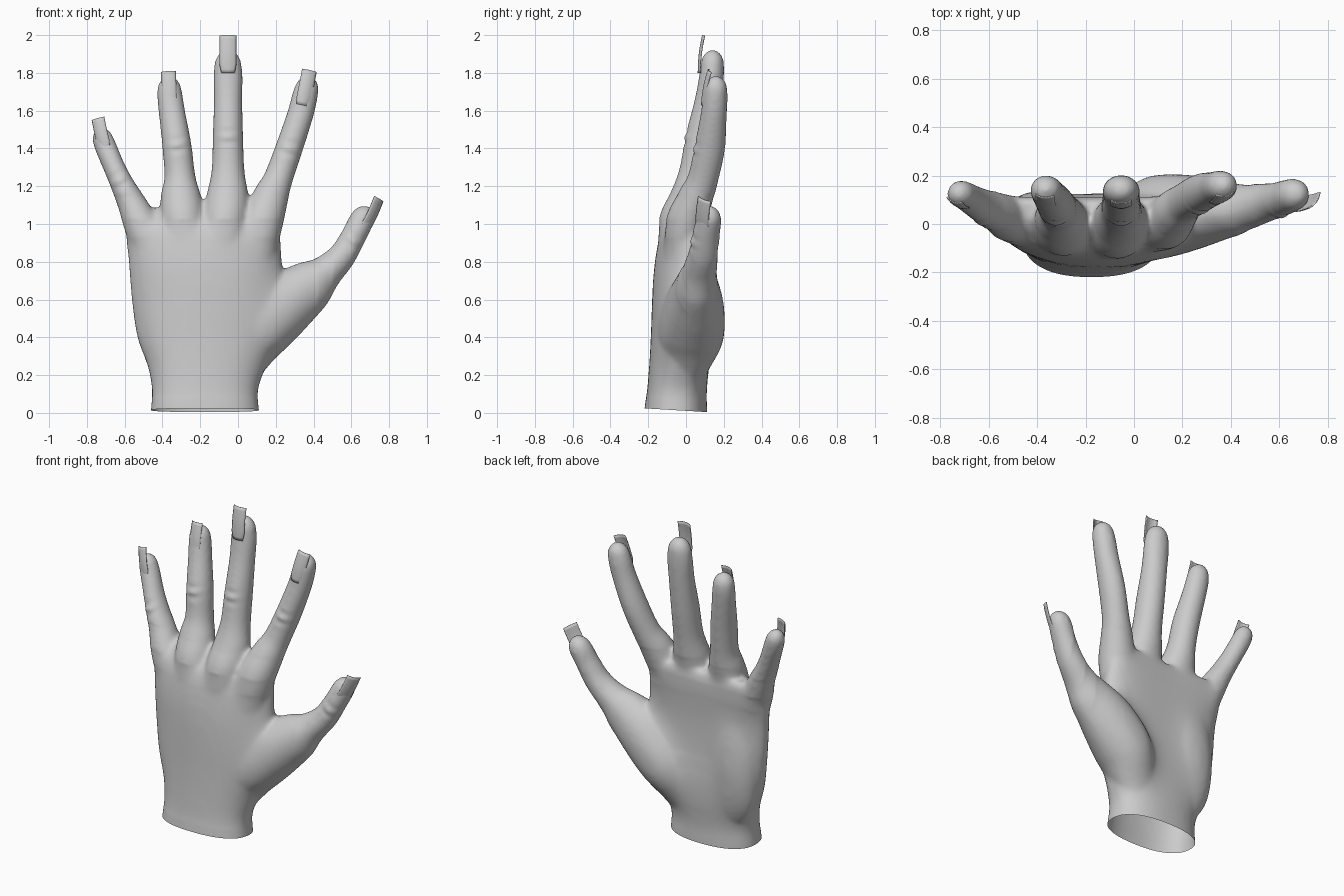
import bpy, bmesh, math
from mathutils import Vector, Matrix

if "Cube" in bpy.data.objects:
    bpy.data.objects.remove(bpy.data.objects["Cube"])

bm = bmesh.new()


def spline(pts, n=8):
    """Catmull-Rom samples through points of any dimension."""
    out = []
    for i in range(len(pts) - 1):
        p0, p1 = pts[max(i - 1, 0)], pts[i]
        p2, p3 = pts[i + 1], pts[min(i + 2, len(pts) - 1)]
        for k in range(n):
            t = k / n
            out.append([0.5 * (2 * b + (c - a) * t + (2 * a - 5 * b + 4 * c - d) * t * t
                               + (3 * b - a - 3 * c + d) * t ** 3)
                        for a, b, c, d in zip(p0, p1, p2, p3)])
    out.append(list(pts[-1]))
    return out


def skin(rings):
    """Closed loft through rings of coordinates."""
    vr = [[bm.verts.new(c) for c in r] for r in rings]
    n = len(vr[0])
    for a, b in zip(vr, vr[1:]):
        for i in range(n):
            bm.faces.new((a[i], a[(i + 1) % n], b[(i + 1) % n], b[i]))
    bm.faces.new(vr[0][::-1])
    bm.faces.new(vr[-1])


def digit(pts, n=24):
    """Tube with rounded tip; points are x, y, z, half width, half depth."""
    s = spline(pts)
    pos = [Vector(p[:3]) for p in s]
    dist = [0.0] * len(s)
    for i in range(len(s) - 2, -1, -1):
        dist[i] = dist[i + 1] + (pos[i + 1] - pos[i]).length
    cap = 1.2 * s[-1][3]
    rings = []
    for i, p in enumerate(s):
        t = (pos[min(i + 1, len(s) - 1)] - pos[max(i - 1, 0)]).normalized()
        side = t.cross(Vector((0, -1, 0))).normalized()
        back = side.cross(t)
        k = max(0.08, math.sqrt(max(0, 1 - max(0, 1 - dist[i] / cap) ** 2)))
        rings.append([pos[i] + side * (p[3] * k * math.cos(a)) + back * (p[4] * k * math.sin(a))
                      for a in (2 * math.pi * j / n for j in range(n))])
    skin(rings)


# palm and wrist: z, left x, right x, back y, palm y, edge curl
palm = [(-.10, -.46, .11, -.225, .11, 0), (.0, -.462, .112, -.222, .112, 0),
        (.12, -.455, .106, -.207, .11, .0), (.25, -.478, .15, -.197, .125, .01),
        (.4, -.532, .22, -.188, .125, .03), (.6, -.562, .25, -.182, .105, .05),
        (.8, -.578, .232, -.168, .10, .05), (.95, -.592, .22, -.135, .11, .05),
        (1.03, -.57, .18, -.085, .11, .05), (1.085, -.50, .12, -.03, .095, .05)]
rings = []
for z, xl, xr, yb, yf, curl in spline(palm, 6):
    ring = []
    for j in range(48):
        a = 2 * math.pi * j / 48
        c, d = math.cos(a), math.sin(a)
        u = math.copysign(abs(c) ** .85, c)
        v = math.copysign(abs(d) ** .85, d)
        ring.append(((xl + xr) / 2 + (xr - xl) / 2 * u,
                     (yb + yf) / 2 + (yf - yb) / 2 * v + curl * u * u, z))
    rings.append(ring)
skin(rings)

# little, ring, middle, index fingers and thumb
digit([(-.44, .0, .85, .10, .10), (-.505, .015, .98, .095, .10), (-.558, .045, 1.10, .078, .088),
       (-.608, .065, 1.20, .064, .077), (-.655, .09, 1.30, .058, .067),
       (-.705, .12, 1.42, .058, .058), (-.735, .128, 1.51, .05, .052)])
digit([(-.27, -.035, .82, .10, .10), (-.29, -.022, 1.0, .115, .116), (-.303, .026, 1.14, .108, .10),
       (-.308, .055, 1.25, .083, .085), (-.323, .08, 1.41, .078, .083), (-.348, .118, 1.58, .071, .07),
       (-.362, .138, 1.69, .067, .063), (-.366, .142, 1.785, .055, .054)])
digit([(-.10, -.045, .82, .10, .10), (-.07, -.032, 1.0, .115, .118), (-.056, .018, 1.14, .112, .103),
       (-.053, .052, 1.28, .088, .088), (-.053, .083, 1.46, .081, .086), (-.053, .118, 1.65, .076, .073),
       (-.053, .137, 1.80, .077, .065), (-.053, .142, 1.925, .06, .056)])
digit([(.07, -.02, .82, .12, .10), (.125, -.0, 1.0, .112, .112), (.172, .052, 1.14, .096, .095),
       (.213, .09, 1.24, .078, .082), (.27, .125, 1.40, .073, .082), (.33, .147, 1.58, .07, .07),
       (.355, .155, 1.68, .068, .066), (.382, .16, 1.785, .056, .056)])
digit([(.0, .0, .20, .10, .10), (.09, .03, .40, .16, .18), (.235, .048, .56, .168, .165),
       (.38, .058, .675, .138, .125), (.465, .072, .745, .093, .1), (.55, .09, .83, .074, .084),
       (.612, .105, .935, .067, .074), (.655, .12, 1.02, .066, .068), (.70, .125, 1.09, .055, .056)])

# heel of the palm
bmesh.ops.create_uvsphere(bm, u_segments=24, v_segments=16, radius=1,
                          matrix=Matrix.Translation((-.38, .05, .52)) @ Matrix.Diagonal((.15, .095, .36, 1)))
bmesh.ops.recalc_face_normals(bm, faces=bm.faces)
me = bpy.data.meshes.new("raw_hand")
bm.to_mesh(me)
bm.free()
raw = bpy.data.objects.new("raw_hand", me)
bpy.context.collection.objects.link(raw)

# fuse into one skin
m = raw.modifiers.new("fuse", 'REMESH')
m.mode, m.voxel_size = 'VOXEL', .011
m = raw.modifiers.new("soften", 'SMOOTH')
m.factor, m.iterations = .5, 16
dg = bpy.context.evaluated_depsgraph_get()
skin_me = bpy.data.meshes.new_from_object(raw.evaluated_get(dg))
bpy.data.objects.remove(raw)
skin_me.name = "hand"

# open wrist
bm = bmesh.new()
bm.from_mesh(skin_me)
bmesh.ops.bisect_plane(bm, geom=bm.verts[:] + bm.edges[:] + bm.faces[:], clear_inner=True,
                       plane_co=(0, -.05, .014), plane_no=(0, .06, 1))

# blend palm masses in depth only, keeping the outline
for top, right, steps in ((1.16, .6, 25), (1.02, .5, 50), (.92, .42, 70)):
    bm.normal_update()
    soft = [v for v in bm.verts if .08 < v.co.z < top and v.co.x < right and abs(v.normal.y) > .22]
    for _ in range(steps):
        bmesh.ops.smooth_vert(bm, verts=soft, factor=.5, use_axis_y=True)

# knuckle creases
bm.normal_update()
creases = [((-.63, 1.23), (-.45, .9)), ((-.322, 1.42), (-.12, 1)), ((-.053, 1.46), (0, 1)),
           ((.27, 1.40), (.31, .95)), ((.61, .91), (.55, .83))]
for v in bm.verts:
    if v.normal.y > -.2:
        continue
    for (cx, cz), (dx, dz) in creases:
        x, z = v.co.x - cx, v.co.z - cz
        r2 = x * x + z * z
        if r2 < .02:
            along = (x * dx + z * dz) / math.hypot(dx, dz)
            v.co.y -= .005 * math.cos(along * 90) * math.exp(-r2 / .002)
bm.to_mesh(skin_me)
bm.free()
hand = bpy.data.objects.new("hand", skin_me)
bpy.context.collection.objects.link(hand)
for p in skin_me.polygons:
    p.use_smooth = True


# long square nails
def nail(name, start, end, normal, width):
    a, b = Vector(start), Vector(end)
    t = (b - a).normalized()
    side = t.cross(Vector(normal)).normalized()
    up = side.cross(t)
    nb = bmesh.new()
    rows, cols = 10, 8
    g = []
    for i in range(rows + 1):
        f = i / rows
        w = width / 2 * (.8 + .2 * min(1, f * 5))
        row = []
        for j in range(cols + 1):
            s = 2 * j / cols - 1
            co = a.lerp(b, f) + side * (w * s) + up * (.006 * math.sin(math.pi * f) - .012 * s * s)
            row.append(nb.verts.new(co))
        g.append(row)
    for i in range(rows):
        for j in range(cols):
            nb.faces.new((g[i][j], g[i][j + 1], g[i + 1][j + 1], g[i + 1][j])).smooth = True
    mesh = bpy.data.meshes.new(name)
    nb.to_mesh(mesh)
    nb.free()
    o = bpy.data.objects.new(name, mesh)
    bpy.context.collection.objects.link(o)
    o.modifiers.new("thickness", 'SOLIDIFY').thickness = .005


nail("little_nail", (-.708, .062, 1.40), (-.745, .088, 1.56), (-.3, -1, 0), .072)
nail("ring_nail", (-.362, .067, 1.63), (-.37, .108, 1.81), (-.1, -1, 0), .08)
nail("middle_nail", (-.053, .062, 1.80), (-.053, .085, 2.0), (0, -1, 0), .088)
nail("index_nail", (.343, .08, 1.63), (.38, .115, 1.815), (.15, -1, 0), .08)
nail("thumb_nail", (.674, .075, .96), (.755, .09, 1.13), (.75, -.65, -.3), .088)
